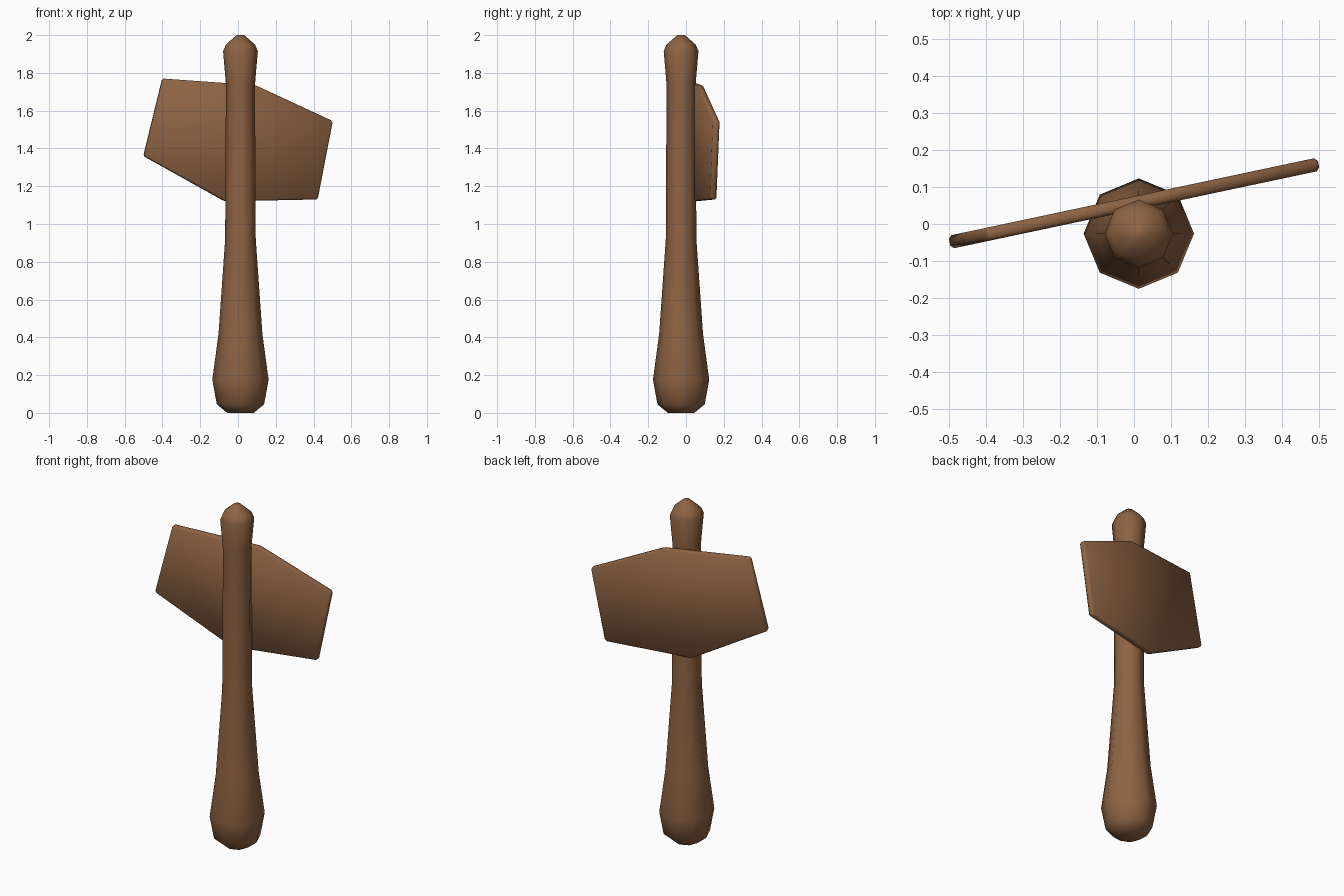
import bpy, bmesh, math

if "Cube" in bpy.data.objects:
    bpy.data.objects.remove(bpy.data.objects["Cube"])

wood = bpy.data.materials.new("brown wood")
wood.diffuse_color = (0.27, 0.125, 0.056, 1)
wood.use_nodes = True
wood.node_tree.nodes["Principled BSDF"].inputs["Base Color"].default_value = wood.diffuse_color


def finish(name, bm):
    bmesh.ops.recalc_face_normals(bm, faces=bm.faces)
    for f in bm.faces:
        f.smooth = True
    me = bpy.data.meshes.new(name)
    bm.to_mesh(me)
    bm.free()
    me.materials.append(wood)
    ob = bpy.data.objects.new(name, me)
    bpy.context.collection.objects.link(ob)
    return ob


# Post: eight-sided turned profile (radius, height)
profile = [(0.07, 0.0), (0.125, 0.045), (0.149, 0.175), (0.116, 0.42),
           (0.081, 0.92), (0.077, 1.74), (0.092, 1.915), (0.077, 1.95),
           (0.02, 2.0)]
SIDES = 8
cx, cy = 0.013, -0.026
bm = bmesh.new()
rings = []
for r, z in profile:
    rings.append([bm.verts.new((cx + r * math.cos(2 * math.pi * i / SIDES),
                                cy + r * math.sin(2 * math.pi * i / SIDES), z))
                  for i in range(SIDES)])
for a, b in zip(rings, rings[1:]):
    for i in range(SIDES):
        j = (i + 1) % SIDES
        bm.faces.new((a[i], a[j], b[j], b[i]))
bm.faces.new(rings[0])
bm.faces.new(rings[-1])
finish("post", bm)

# Board: six-cornered plank, turned slightly about the post
outline = [(-0.40, 1.77), (0.09, 1.735), (0.50, 1.545),
           (0.42, 1.13), (-0.07, 1.12), (-0.50, 1.36)]
SLOPE, MID_Y, HALF = 0.212, 0.056, 0.018
length = math.hypot(1, SLOPE)
nx, ny = -SLOPE / length, 1 / length
bm = bmesh.new()
front, back = ([bm.verts.new((x + s * HALF * nx, MID_Y + SLOPE * x + s * HALF * ny, z))
                for x, z in outline] for s in (-1, 1))
bm.faces.new(front)
bm.faces.new(back)
for i in range(6):
    j = (i + 1) % 6
    bm.faces.new((front[i], front[j], back[j], back[i]))
# Softened rim
bmesh.ops.recalc_face_normals(bm, faces=bm.faces)
bmesh.ops.bevel(bm, geom=bm.edges[:], offset=0.009, segments=1,
                affect='EDGES', profile=0.5)
# Split across the middle corners so shading follows the plank
finish("sign_board", bm)
